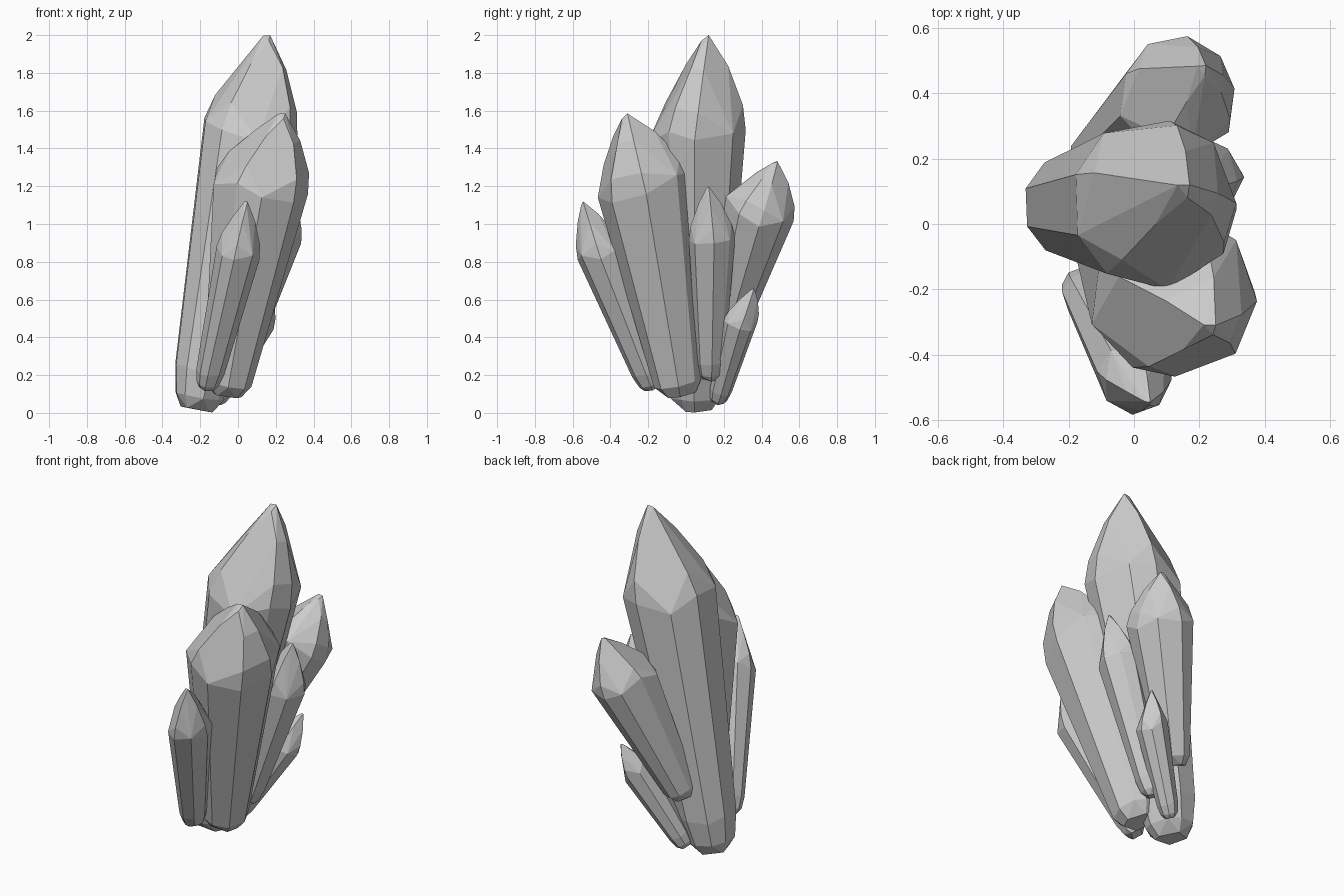
import bpy, bmesh, math, random
from mathutils import Vector

if "Cube" in bpy.data.objects:
    bpy.data.objects.remove(bpy.data.objects["Cube"])


def crystal(name, base, shoulder, tip, r_low, r_top, sides, seed):
    """Faceted crystal: rounded foot, widening shaft, pointed crown."""
    rng = random.Random(seed)
    base, shoulder, tip = Vector(base), Vector(shoulder), Vector(tip)
    axis = (shoulder - base).normalized()
    u = Vector((0, 1, 0)).cross(axis).normalized()
    v = axis.cross(u)
    crown = tip - shoulder
    side_r = [rng.uniform(1.01, 1.06) for _ in range(sides)]
    side_a = [(i + rng.uniform(-0.15, 0.15)) * math.tau / sides for i in range(sides)]
    lift = [rng.uniform(-0.2, 0.2) * r_top for _ in range(sides)]

    bm = bmesh.new()

    def ring(center, r, step=1, rise=0.0, turn=0.0):
        for i in range(0, sides, step):
            a = side_a[i] + turn
            d = u * math.cos(a) + v * math.sin(a)
            bm.verts.new(center + d * r * side_r[i] + axis * lift[i] * rise)

    ring(base + axis * r_low * 0.12, r_low * 0.55, 2)
    ring(base + axis * r_low * 0.55, r_low * 0.82, 1, 0.1)
    ring(base + axis * r_low * 1.5, r_low * 1.02, 1, 0.3)
    ring(shoulder, r_top, 1, 1)
    ring(shoulder + crown * 0.27, r_top * 0.88, 2, 0.6)
    ring(shoulder + crown * 0.68, r_top * 0.48, 2, 0.3)
    # small blunt edge at the tip
    bm.verts.new(tip)
    bm.verts.new(tip - crown * 0.02 - u * r_top * 0.14)
    bm.verts.new(tip - crown * 0.06 - v * r_top * 0.14)

    bmesh.ops.convex_hull(bm, input=bm.verts[:])
    loose = [x for x in bm.verts if not x.link_faces]
    bmesh.ops.delete(bm, geom=loose, context='VERTS')
    bmesh.ops.dissolve_limit(bm, angle_limit=math.radians(7),
                             verts=bm.verts[:], edges=bm.edges[:])
    bmesh.ops.recalc_face_normals(bm, faces=bm.faces[:])
    mesh = bpy.data.meshes.new(name)
    bm.to_mesh(mesh)
    bm.free()
    ob = bpy.data.objects.new(name, mesh)
    bpy.context.collection.objects.link(ob)
    return ob


# name, base, shoulder, tip, foot radius, shoulder radius, sides, seed
crystal("main_crystal", (-0.225, 0.05, 0.0), (0.06, 0.06, 1.49), (0.17, 0.12, 2.0), 0.155, 0.253, 9, 3)
crystal("front_crystal", (-0.07, -0.03, 0.08), (0.12, -0.222, 1.22), (0.25, -0.31, 1.585), 0.152, 0.247, 9, 5)
crystal("front_small_crystal", (-0.17, -0.175, 0.12), (0.003, -0.462, 0.86), (0.05, -0.545, 1.12), 0.073, 0.117, 8, 8)
crystal("back_crystal", (-0.13, 0.19, 0.36), (0.135, 0.39, 1.08), (0.22, 0.485, 1.33), 0.112, 0.183, 9, 12)
crystal("side_crystal", (-0.03, 0.13, 0.17), (0.212, 0.138, 0.92), (0.28, 0.12, 1.20), 0.07, 0.117, 8, 15)
crystal("side_small_crystal", (-0.12, 0.165, 0.05), (0.115, 0.288, 0.49), (0.18, 0.36, 0.66), 0.055, 0.086, 8, 21)
